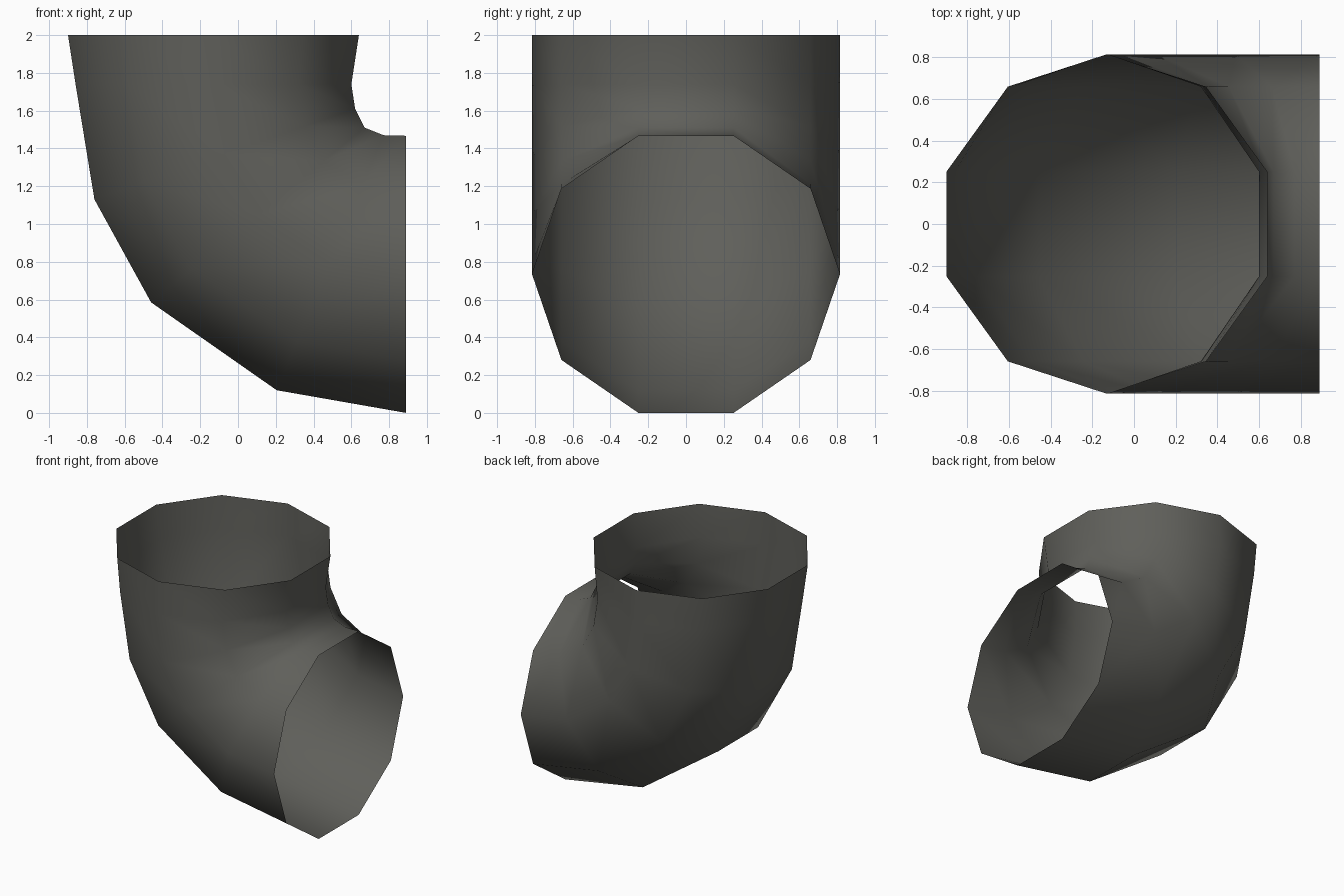
import bpy, bmesh, math

if "Cube" in bpy.data.objects:
    bpy.data.objects.remove(bpy.data.objects["Cube"])

# Dark grey metal
mat = bpy.data.materials.new("dark grey")
mat.diffuse_color = (0.115, 0.115, 0.103, 1)
mat.use_nodes = True
mat.node_tree.nodes["Principled BSDF"].inputs["Base Color"].default_value = mat.diffuse_color

# Each ring of the bend: outer (x, z) then inner (x, z) in the side profile
rings = [((-0.90, 2.00), (0.64, 2.00)),
         ((-0.86, 1.74), (0.60, 1.74)),
         ((-0.76, 1.13), (0.62, 1.61)),
         ((-0.46, 0.585), (0.67, 1.51)),
         ((0.205, 0.12), (0.77, 1.47)),
         ((0.89, 0.00), (0.89, 1.467))]
SIDES, HALF_WIDTH = 10, 0.815
FLAT = math.cos(math.pi / SIDES)

# Open ten-sided tube lofted through the rings
bm = bmesh.new()
loops = []
for (ox, oz), (ix, iz) in rings:
    loop = []
    for k in range(SIDES):
        a = (k + 0.5) * 2 * math.pi / SIDES
        t = 0.5 + 0.5 * math.cos(a) / FLAT      # 0 = outer, 1 = inner
        loop.append(bm.verts.new((ox + (ix - ox) * t, HALF_WIDTH * math.sin(a),
                                  oz + (iz - oz) * t)))
    loops.append(loop)
for a, b in zip(loops, loops[1:]):
    for k in range(SIDES):
        n = (k + 1) % SIDES
        f = bm.faces.new((a[k], b[k], b[n], a[n]))
        f.smooth = True

mesh = bpy.data.meshes.new("pipe_elbow")
bm.to_mesh(mesh)
bm.free()
mesh.materials.append(mat)
elbow = bpy.data.objects.new("pipe_elbow", mesh)
bpy.context.collection.objects.link(elbow)
